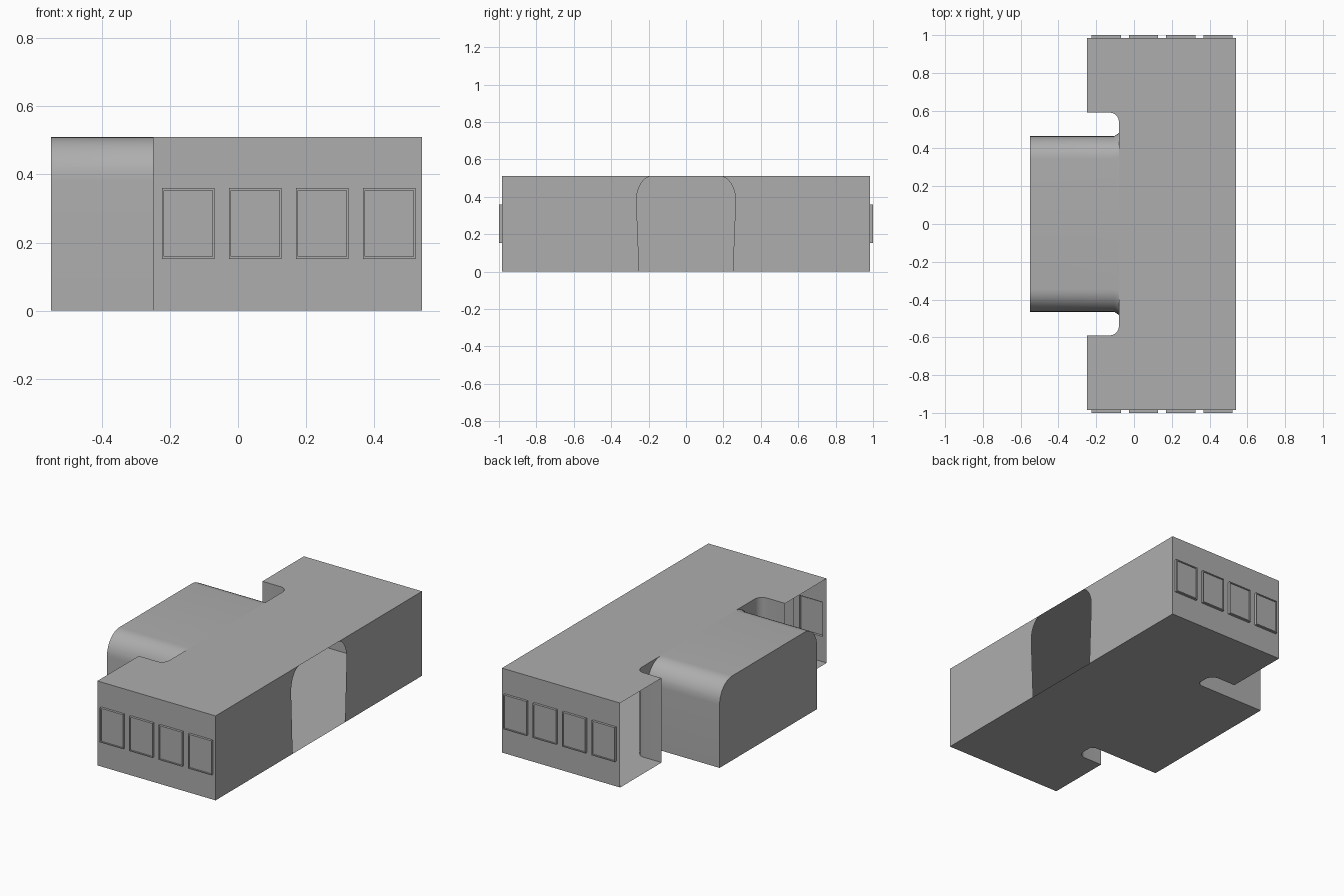
import bpy, bmesh, math
from mathutils import Vector

cube = bpy.data.objects.get("Cube")
if cube:
    bpy.data.objects.remove(cube, do_unlink=True)

grey = bpy.data.materials.new("plain grey")
grey.use_nodes = True
grey.diffuse_color = (0.42, 0.42, 0.42, 1)
grey.node_tree.nodes["Principled BSDF"].inputs["Base Color"].default_value = (0.42, 0.42, 0.42, 1)

RIGHT, OPEN_X, NECK, WING_X = 0.54, -0.25, -0.08, -0.55
END, TOP = 0.985, 0.51


def arc(cx, cy, rx, ry, steps=10):
    """Quarter ellipse from (cx + rx, cy) to (cx, cy + ry)."""
    angles = [math.pi / 2 * i / steps for i in range(steps + 1)]
    return [(cx + rx * math.cos(a), cy + ry * math.sin(a)) for a in angles]


def add_face(bm, points, outward):
    face = bm.faces.new([bm.verts.new(p) for p in points])
    face.normal_update()
    if face.normal.dot(Vector(outward)) < 0:
        face.normal_flip()
    return face


def finish(name, bm):
    """Weld the half part, mirror it across y and shade it."""
    bmesh.ops.remove_doubles(bm, verts=bm.verts[:], dist=0.0005)
    mesh = bpy.data.meshes.new(name)
    bm.to_mesh(mesh)
    bm.free()
    mesh.materials.append(grey)
    obj = bpy.data.objects.new(name, mesh)
    bpy.context.collection.objects.link(obj)
    bpy.ops.object.select_all(action='DESELECT')
    obj.select_set(True)
    bpy.context.view_layer.objects.active = obj
    bpy.ops.object.shade_smooth_by_angle(angle=math.radians(30))
    mirror = obj.modifiers.new("Mirror", 'MIRROR')
    mirror.use_axis = (False, True, False)
    return obj


# Rounded half section of the wing, from the floor up to the middle of the roof
section = [(0.465, 0)] + arc(0.345, 0.38, 0.12, 0.13) + [(0, TOP)]
flared = [(y * 1.035, z) for y, z in section]

# Roof and floor of the main block, with the rounded notch
notch = [(OPEN_X, 0.59)] + arc(-0.13, 0.54, 0.05, 0.05)[::-1]
outline = [(RIGHT, 0), (RIGHT, END), (OPEN_X, END)] + notch + [(NECK, 0)]
bm = bmesh.new()
add_face(bm, [(x, y, TOP) for x, y in outline], (0, 0, 1))
add_face(bm, [(x, y, 0) for x, y in outline], (0, 0, -1))
for (x1, y1), (x2, y2) in zip(notch, notch[1:]):
    add_face(bm, [(x1, y1, 0), (x2, y2, 0), (x2, y2, TOP), (x1, y1, TOP)], (-1, -1, 0))
# Inner notch wall around the wing
recess = flared[:-1] + [(0.54, TOP), (0.54, 0)]
add_face(bm, [(NECK, y, z) for y, z in recess], (-1, 0, 0))
finish("main_block", bm)

# Long wall with the open arch in its middle
bm = bmesh.new()
arch = [(0.25, 0)] + arc(0.18, 0.38, 0.085, 0.13)
wall = arch + [(END, TOP), (END, 0)]
add_face(bm, [(RIGHT, y, z) for y, z in wall], (1, 0, 0))
finish("arched_wall", bm)

# Projecting wing, open to the main block
bm = bmesh.new()
rings = [(WING_X, section), (-0.105, section), (NECK, flared)]
for (xa, ring_a), (xb, ring_b) in zip(rings, rings[1:]):
    for i in range(len(section) - 1):
        a, b, c, d = ring_a[i], ring_a[i + 1], ring_b[i + 1], ring_b[i]
        add_face(bm, [(xa, *a), (xa, *b), (xb, *c), (xb, *d)], (0, 1, 1))
    add_face(bm, [(xa, 0, 0), (xa, *ring_a[0]), (xb, *ring_b[0]), (xb, 0, 0)], (0, 0, -1))
add_face(bm, [(WING_X, y, z) for y, z in section + [(0, 0)]], (-1, 0, 0))
finish("projecting_wing", bm)

# End walls with four raised window frames each
bm = bmesh.new()
x_cuts = [OPEN_X]
for i in range(4):
    left = -0.224 + 0.197 * i
    x_cuts += [left, left + 0.155]
x_cuts.append(RIGHT)
z_cuts = [0, 0.152, 0.36, TOP]
windows = []
for i, (xa, xb) in enumerate(zip(x_cuts, x_cuts[1:])):
    for j, (za, zb) in enumerate(zip(z_cuts, z_cuts[1:])):
        corners = [(xa, END, za), (xb, END, za), (xb, END, zb), (xa, END, zb)]
        face = add_face(bm, corners, (0, 1, 0))
        if i % 2 and j == 1:
            windows.append(face)
bmesh.ops.remove_doubles(bm, verts=bm.verts[:], dist=0.0005)


def push(faces, depth):
    """Extrude every pane straight in or out."""
    result = bmesh.ops.extrude_discrete_faces(bm, faces=faces)["faces"]
    for face in result:
        bmesh.ops.translate(bm, verts=face.verts[:], vec=(0, depth, 0))
    return result


windows = push(windows, 1 - END)
bmesh.ops.inset_individual(bm, faces=windows, thickness=0.009, depth=0)
push(windows, -0.006)
finish("window_walls", bm)
